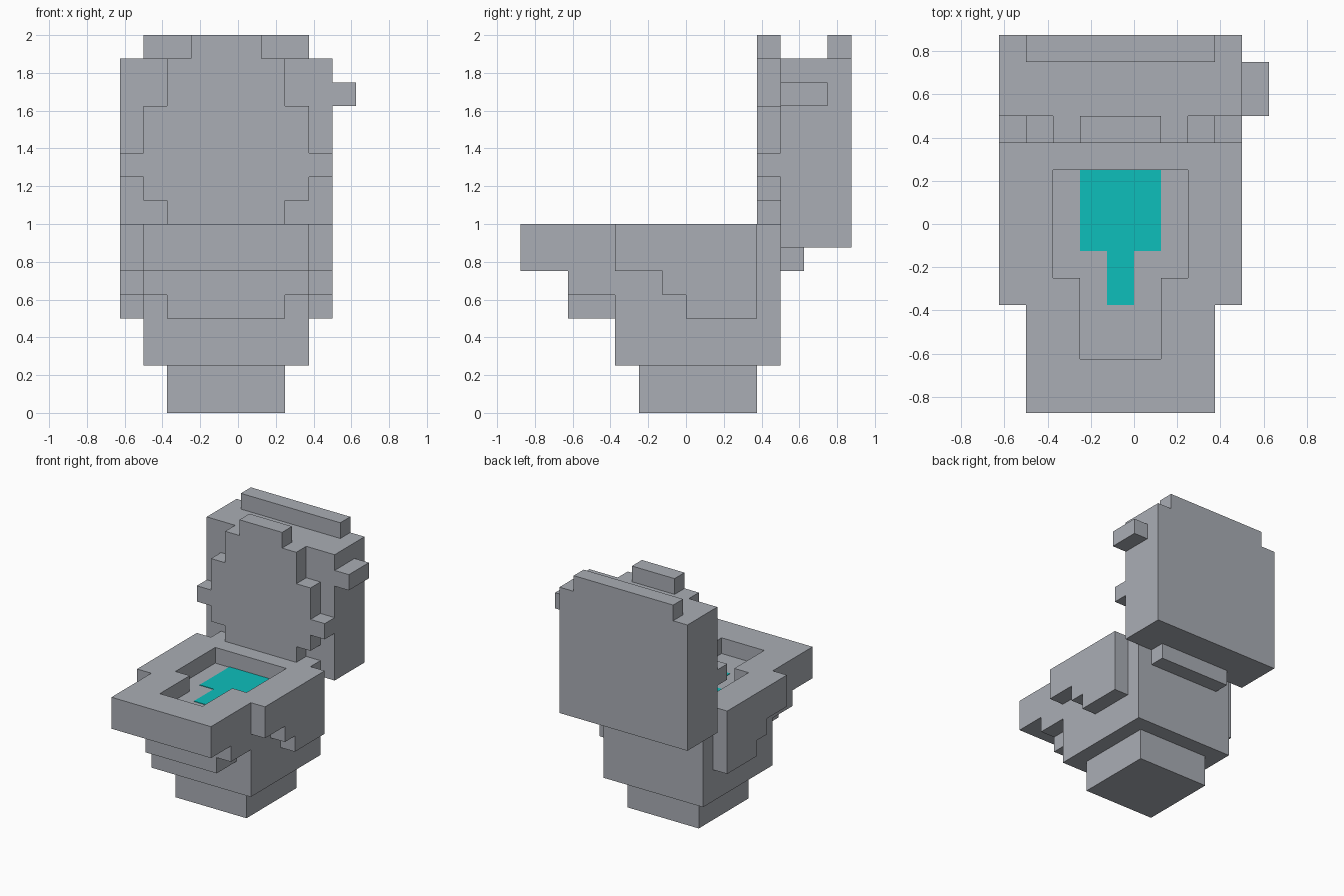
import bpy, bmesh
from mathutils import Vector

cube = bpy.data.objects.get("Cube")
if cube:
    bpy.data.objects.remove(cube, do_unlink=True)

U = 0.125          # one voxel
MID = -0.0625      # symmetry plane of everything except the flush handle


def material(name, rgb):
    m = bpy.data.materials.new(name)
    m.use_nodes = True
    m.diffuse_color = (*rgb, 1)
    bsdf = next(n for n in m.node_tree.nodes if n.type == 'BSDF_PRINCIPLED')
    bsdf.inputs["Base Color"].default_value = (*rgb, 1)
    return m


GREY = material("porcelain_grey", (0.40, 0.42, 0.46))
TEAL = material("water_teal", (0.004, 0.52, 0.50))


def prism(name, outline, axis, lo, hi, mat=GREY):
    """Extrude a 2D outline along an axis (0=x, 1=y, 2=z) from lo to hi."""
    def place(p):
        c = list(p)
        c.insert(axis, lo)
        return c
    bm = bmesh.new()
    face = bm.faces.new([bm.verts.new(place(p)) for p in outline])
    ext = bmesh.ops.extrude_face_region(bm, geom=[face])
    step = Vector((0, 0, 0))
    step[axis] = hi - lo
    bmesh.ops.translate(bm, vec=step,
                        verts=[v for v in ext["geom"] if isinstance(v, bmesh.types.BMVert)])
    bmesh.ops.recalc_face_normals(bm, faces=bm.faces[:])
    mesh = bpy.data.meshes.new(name)
    bm.to_mesh(mesh)
    bm.free()
    mesh.materials.append(mat)
    ob = bpy.data.objects.new(name, mesh)
    bpy.context.collection.objects.link(ob)
    return ob


def box(name, x, y, z, mat=GREY):
    return prism(name, [(x[0], y[0]), (x[1], y[0]), (x[1], y[1]), (x[0], y[1])],
                 2, z[0], z[1], mat)


def symmetric(steps):
    """Closed outline mirrored about MID from (half width, start, end) steps."""
    right = [p for w, a, b in steps for p in ((w, a), (w, b))]
    return ([(MID + w, t) for w, t in right] +
            [(MID - w, t) for w, t in reversed(right)])


# Foot
box("foot", (-0.375, 0.25), (-0.25, 0.375), (0, 0.25))

# Stepped bowl, side profile in y and z
bowl = prism("bowl", [(-0.875, 1), (-0.875, 0.75), (-0.625, 0.75), (-0.625, 0.625),
                      (-0.375, 0.625), (-0.375, 0.25), (0.5, 0.25), (0.5, 1)],
             0, -0.5, 0.375)

# Basin hollow, wide at the back and narrow at the front
cutter = prism("basin_cutter", symmetric([(0.1875, -0.625, -0.25), (0.3125, -0.25, 0.25)]),
               2, 1 - U, 1.2)
cutter.hide_render = True
mod = bowl.modifiers.new("basin", 'BOOLEAN')
mod.operation = 'DIFFERENCE'
mod.solver = 'EXACT'
mod.object = cutter
bpy.context.view_layer.objects.active = bowl
bpy.ops.object.modifier_apply(modifier=mod.name)
bpy.data.objects.remove(cutter, do_unlink=True)

# Water, a thin plate on the basin floor
prism("water", symmetric([(0.0625, -0.375, -0.125), (0.1875, -0.125, 0.25)]),
      2, 1 - U, 1 - U + 0.004, TEAL)

# Narrow block under the front step
box("bowl_chin", (-0.375, 0.25), (-0.625, -0.375), (0.5, 0.625))

# Stepped cheeks on both sides of the bowl
cheek = [(-0.375, 1), (-0.375, 0.75), (-0.125, 0.75), (-0.125, 0.625),
         (0, 0.625), (0, 0.5), (0.375, 0.5), (0.375, 1)]
for side, x in (("left", 0.375), ("right", -0.625)):
    prism("bowl_cheek_" + side, cheek, 0, x, x + U)

# Raised lid, stepped oval standing against the tank
prism("lid", symmetric([(0.3125, 1, 1.125), (0.4375, 1.125, 1.25), (0.5625, 1.25, 1.375),
                        (0.4375, 1.375, 1.625), (0.3125, 1.625, 1.875),
                        (0.1875, 1.875, 2)]), 1, 0.375, 0.5)

# Tank with its top ridge, lower bracket and flush handle
box("tank", (-0.625, 0.5), (0.5, 0.875), (0.875, 1.875))
box("tank_ridge", (-0.5, 0.375), (0.75, 0.875), (1.875, 2))
box("tank_bracket", (-0.375, 0.25), (0.5, 0.625), (0.75, 0.875))
box("flush_handle", (0.5, 0.625), (0.5, 0.75), (1.625, 1.75))
